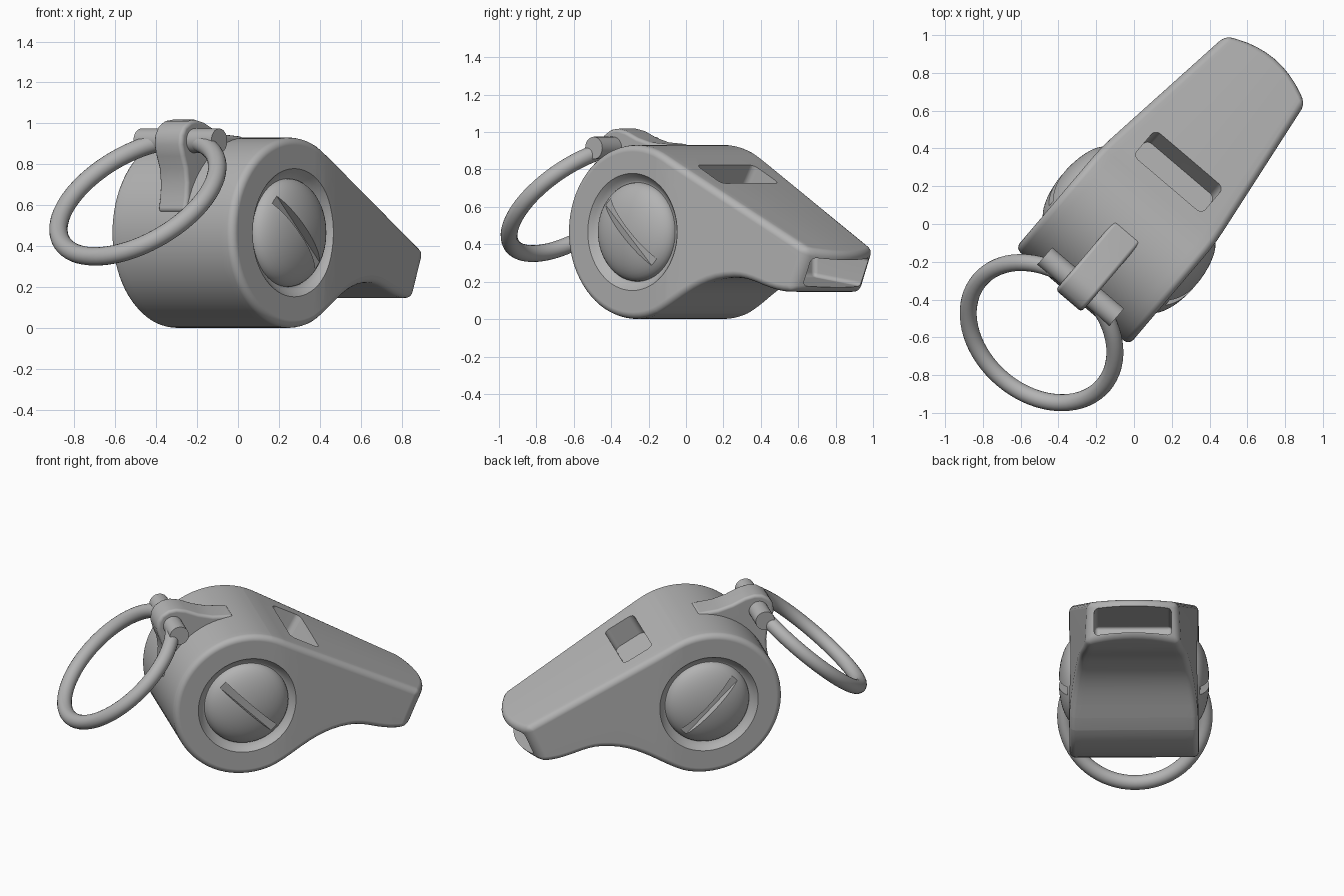
import bpy, bmesh, math
from mathutils import Matrix, Vector
from mathutils.geometry import interpolate_bezier

if "Cube" in bpy.data.objects:
    bpy.data.objects.remove(bpy.data.objects["Cube"])

TURN = Matrix.Rotation(math.radians(49.6), 4, 'Z')   # whole model turned about z
CU, CZ, R = -0.04, 0.466, 0.465                      # round chamber centre and radius
MOUTH_TOP = (1.08, 0.375)

grey = bpy.data.materials.new("plain_grey")
grey.diffuse_color = (0.45, 0.45, 0.45, 1)
grey.use_nodes = True
grey.node_tree.nodes["Principled BSDF"].inputs["Base Color"].default_value = grey.diffuse_color


def make(name, bm, matrix=Matrix()):
    bmesh.ops.recalc_face_normals(bm, faces=bm.faces)
    me = bpy.data.meshes.new(name)
    bm.to_mesh(me)
    bm.free()
    ob = bpy.data.objects.new(name, me)
    bpy.context.collection.objects.link(ob)
    ob.matrix_world = TURN @ matrix
    me.materials.append(grey)
    return ob


def prism(points, half):
    """Extrude an (x, z) outline to +-half in y."""
    bm = bmesh.new()
    face = bm.faces.new([bm.verts.new((x, -half, z)) for x, z in points])
    ext = bmesh.ops.extrude_face_region(bm, geom=[face])
    for g in ext["geom"]:
        if isinstance(g, bmesh.types.BMVert):
            g.co.y = half
    return bm


def lathe(points, side, steps=64):
    """Spin (radius, y) points about the chamber axis and cap the ends."""
    bm = bmesh.new()
    rings = []
    for r, y in points:
        rings.append([bm.verts.new((CU + r * math.cos(2 * math.pi * i / steps), side * y,
                                    CZ + r * math.sin(2 * math.pi * i / steps)))
                      for i in range(steps)])
    for a, b in zip(rings, rings[1:]):
        for i in range(steps):
            j = (i + 1) % steps
            bm.faces.new((a[i], a[j], b[j], b[i]))
    bm.faces.new(rings[0])
    bm.faces.new(rings[-1])
    return bm


def box(size):
    bm = bmesh.new()
    bmesh.ops.create_cube(bm, size=1)
    bmesh.ops.scale(bm, vec=size, verts=bm.verts)
    return bm


def apply(ob, mod):
    bpy.context.view_layer.objects.active = ob
    bpy.ops.object.modifier_apply(modifier=mod.name)


def bevel(ob, width, segments=4, angle=30):
    m = ob.modifiers.new("round", 'BEVEL')
    m.width, m.segments = width, segments
    m.limit_method, m.angle_limit = 'ANGLE', math.radians(angle)
    m.use_clamp_overlap = False
    apply(ob, m)


def cut(ob, cutter):
    m = ob.modifiers.new("cut", 'BOOLEAN')
    m.operation, m.solver, m.object = 'DIFFERENCE', 'EXACT', cutter
    apply(ob, m)
    bpy.data.objects.remove(cutter)


def smooth(ob):
    bpy.ops.object.select_all(action='DESELECT')
    ob.select_set(True)
    bpy.context.view_layer.objects.active = ob
    bpy.ops.object.shade_smooth_by_angle(angle=math.radians(35))
    m = ob.modifiers.new("even_normals", 'WEIGHTED_NORMAL')
    m.keep_sharp = True


# body outline: round chamber, curved underside, sloping top
dx, dz = MOUTH_TOP[0] - CU, MOUTH_TOP[1] - CZ
start = math.atan2(dz, dx) + math.acos(R / math.hypot(dx, dz))
slope = start - math.pi / 2                          # pitch of the sloping top
end = math.radians(290)
outline = [(CU + R * math.cos(start + (end - start) * i / 48),
            CZ + R * math.sin(start + (end - start) * i / 48)) for i in range(49)]
last = outline[-1]
under = interpolate_bezier(Vector(last), Vector((0.27, 0.094)),
                           Vector((0.40, 0.225)), Vector((0.62, 0.222)), 12)
lip = interpolate_bezier(Vector((0.62, 0.222)), Vector((0.74, 0.222)),
                         Vector((0.82, 0.145)), Vector((0.98, 0.145)), 10)
outline += [(p[0], p[1]) for p in under[1:] + lip[1:]] + [MOUTH_TOP]

bm = prism(outline, 0.395)
for u in (0.12, 0.2, 0.28):
    bmesh.ops.bisect_plane(bm, geom=bm.verts[:] + bm.edges[:] + bm.faces[:],
                           plane_co=(u, 0, 0), plane_no=(1, 0, 0))
for i in range(-4, 5):
    bmesh.ops.bisect_plane(bm, geom=bm.verts[:] + bm.edges[:] + bm.faces[:],
                           plane_co=(0, i * 0.079, 0), plane_no=(0, 1, 0))
for v in bm.verts:
    t = v.co.y / 0.395
    taper = max(0, v.co.x - 0.2) / 0.88
    if 0.12 < v.co.x < 0.28:
        taper = (v.co.x - 0.12) ** 2 / 0.32 / 0.88
    v.co.y *= 1 - 0.3 * taper
    # bowed mouth end
    if v.co.x > 0.975:
        v.co.x += 0.08 * (1 - t * t)
        if v.co.z > 0.3:
            v.co.z -= 0.025 * (1 - t * t)
body = make("whistle_body", bm)
bevel(body, 0.036)

# mouth opening
bm = prism([(0.7, 0.225), (1.25, 0.143), (1.25, 0.29), (0.7, 0.42)], 0.237)
opening = make("mouth_cutter", bm)
bevel(opening, 0.025, 3)
cut(body, opening)

# air window, square to the sloping top
cx = 0.363
cz = MOUTH_TOP[1] + math.tan(-slope) * (MOUTH_TOP[0] - cx)
bm = box((0.205, 0.475, 0.28))
corner = [e for e in bm.edges if abs(e.verts[0].co.z - e.verts[1].co.z) > 0.1]
bmesh.ops.bevel(bm, geom=corner, offset=0.035, segments=5, profile=0.5, affect='EDGES')
window = make("window_cutter", bm,
              Matrix.Translation((cx, 0, cz)) @ Matrix.Rotation(-slope, 4, 'Y'))
cut(body, window)

# side caps: sunken seat and slotted dome
for side, label in ((1, "left"), (-1, "right")):
    cut(body, make("seat_cutter", lathe([(0.262, 0.352), (0.275, 0.355), (0.295, 0.372),
                                         (0.315, 0.397), (0.315, 0.5)], side)))
    arc = [(0.265 * math.cos(math.radians(a)), 0.35 + 0.11 * math.sin(math.radians(a)))
           for a in (0, 8, 16, 24, 32, 40, 48, 56, 64, 72, 80, 88)]
    dome = make(label + "_cap", lathe([(0.265, 0.32)] + arc, side))
    slot = make("slot_cutter", box((0.7, 0.2, 0.05)),
                Matrix.Translation((CU, side * 0.505, CZ)) @ Matrix.Rotation(math.pi / 4, 4, 'Y'))
    cut(dome, slot)
    smooth(dome)
smooth(body)

# lug that holds the ring
lug = make("ring_lug", prism([(-0.05, 0.90), (-0.05, 0.935), (-0.18, 0.945), (-0.27, 0.97),
                              (-0.35, 1.005), (-0.41, 1.018), (-0.46, 1.012), (-0.505, 0.985),
                              (-0.53, 0.945), (-0.535, 0.895), (-0.52, 0.84), (-0.497, 0.78),
                              (-0.488, 0.71), (-0.492, 0.64), (-0.505, 0.57), (-0.40, 0.54),
                              (-0.2, 0.75)], 0.09))
bevel(lug, 0.02, 3, 40)
bm = bmesh.new()
bmesh.ops.create_cone(bm, segments=32, radius1=0.06, radius2=0.06, depth=0.5, cap_ends=True)
cut(lug, make("hole_cutter", bm, Matrix.Translation((-0.435, 0, 0.915))
              @ Matrix.Rotation(math.pi / 2, 4, 'X')))
smooth(lug)

# split-ring loop, tilted through the lug
bpy.ops.mesh.primitive_torus_add(major_radius=0.43, minor_radius=0.045,
                                 major_segments=72, minor_segments=20)
ring = bpy.context.object
ring.name = "carry_ring"
ring.matrix_world = (TURN @ Matrix.Translation((-0.755, 0, 0.635))
                     @ Matrix.Rotation(math.radians(-41.5), 4, 'Y'))
ring.data.materials.append(grey)
smooth(ring)
